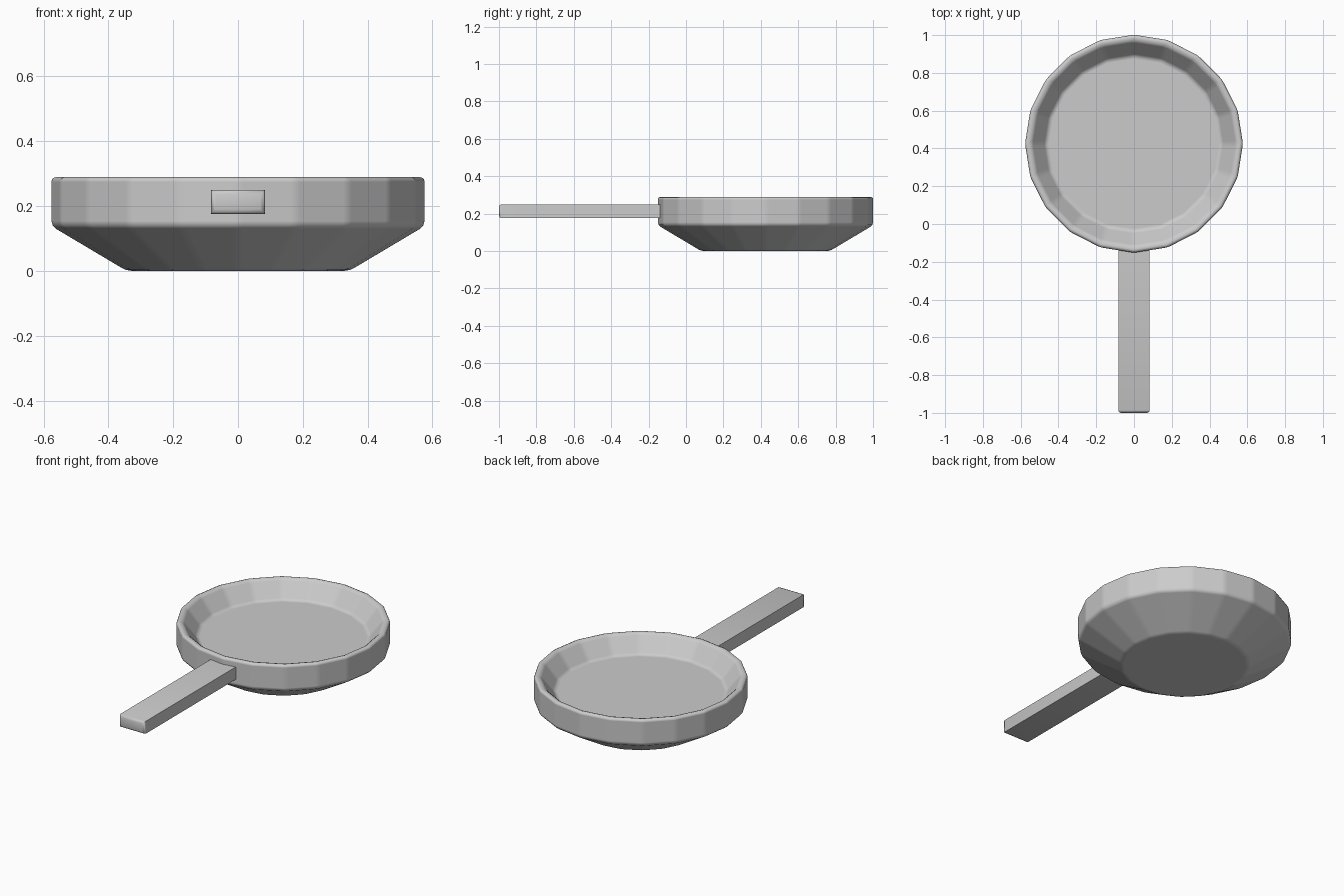
import bpy, bmesh
from math import sin, cos, pi, radians

if "Cube" in bpy.data.objects:
    bpy.data.objects.remove(bpy.data.objects["Cube"])

SIDES = 20
CENTRE_Y = 0.425


def finish(name, bm):
    bmesh.ops.recalc_face_normals(bm, faces=bm.faces)
    mesh = bpy.data.meshes.new(name)
    bm.to_mesh(mesh)
    bm.free()
    obj = bpy.data.objects.new(name, mesh)
    bpy.context.collection.objects.link(obj)
    return obj


def smooth(obj, angle):
    bpy.ops.object.select_all(action='DESELECT')
    obj.select_set(True)
    bpy.context.view_layer.objects.active = obj
    bpy.ops.object.shade_smooth_by_angle(angle=radians(angle))


# Pan bowl: profile (radius, z) from the underside, over the rim, to the cooking floor
profile = [(0.345, 0), (0.577, 0.138), (0.577, 0.29), (0.545, 0.29), (0.465, 0.19)]
bm = bmesh.new()
rings = []
for r, z in profile:
    rings.append([bm.verts.new((r * sin(2 * pi * i / SIDES),
                                CENTRE_Y + r * cos(2 * pi * i / SIDES), z))
                  for i in range(SIDES)])
for a, b in zip(rings, rings[1:]):
    for i in range(SIDES):
        j = (i + 1) % SIDES
        bm.faces.new((a[i], a[j], b[j], b[i]))
bm.faces.new(rings[0])
bm.faces.new(rings[-1])
pan = finish("pan_bowl", bm)
smooth(pan, 180)

# Softened pan edges
bevel = pan.modifiers.new("soft_edges", 'BEVEL')
bevel.width = 0.02
bevel.segments = 2
bevel.limit_method = 'ANGLE'
bevel.angle_limit = radians(8)
bevel.harden_normals = True

# Handle: flat bar running into the pan wall, softened at its free end
bm = bmesh.new()
bmesh.ops.create_cube(bm, size=1)
for v in bm.verts:
    v.co.x *= 0.166
    v.co.y = -1.0 if v.co.y < 0 else -0.115
    v.co.z = 0.176 if v.co.z < 0 else 0.25
end_edges = [e for e in bm.edges if all(v.co.y < -0.9 for v in e.verts)]
bmesh.ops.bevel(bm, geom=end_edges, offset=0.014, segments=2, profile=0.5, affect='EDGES')
handle = finish("handle", bm)
smooth(handle, 50)
